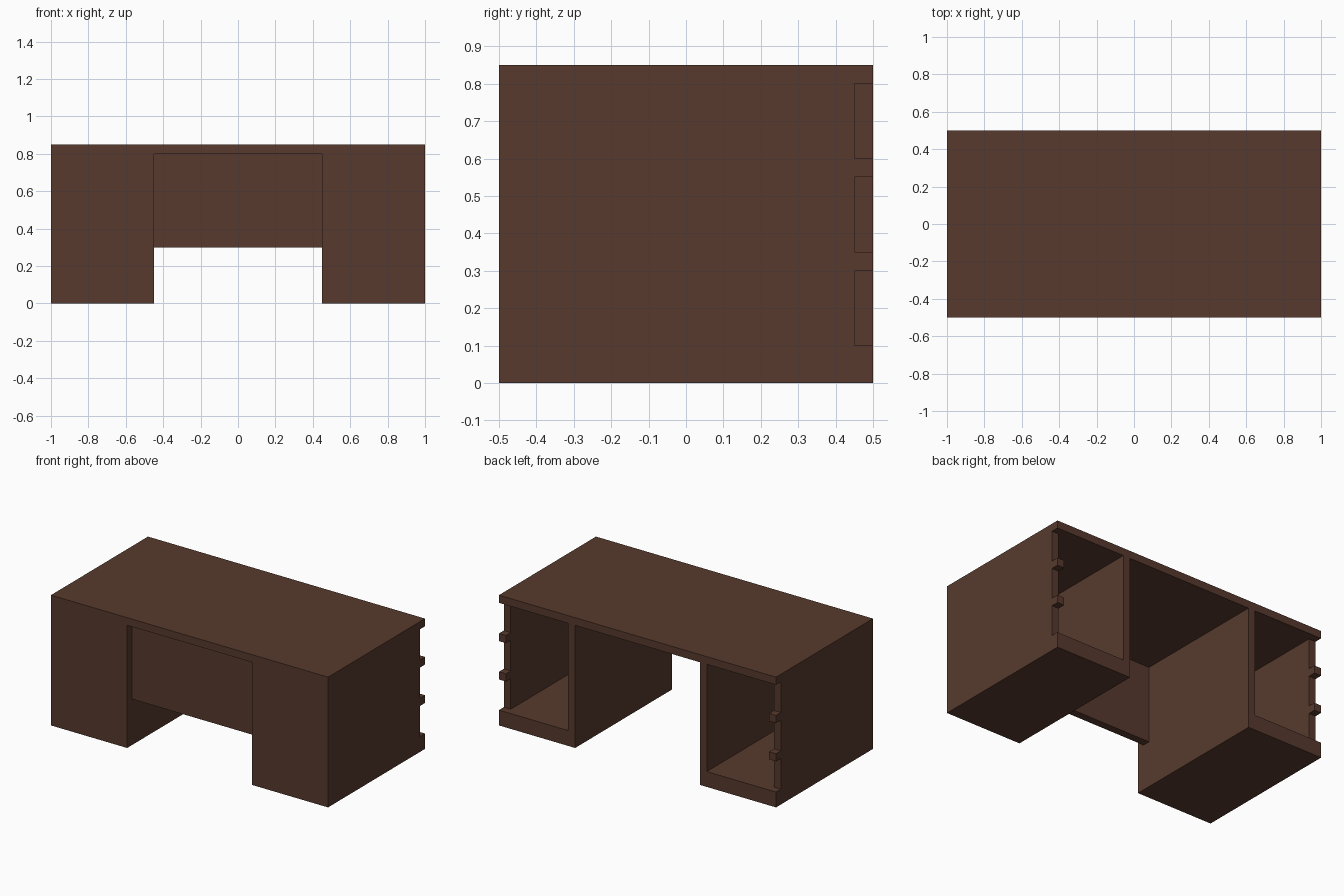
import bpy
import bmesh
from mathutils import Matrix, Vector

cube = bpy.data.objects.get("Cube")
if cube:
    bpy.data.objects.remove(cube, do_unlink=True)

# Main sizes
HALF_W, HALF_D, HEIGHT = 1.0, 0.5, 0.85
WALL = 0.05              # panel thickness
KNEE = 0.45              # half width of the knee space
UNDER = HEIGHT - WALL    # underside of the desktop
FLOOR = 0.10             # pedestal floor height
OVER = 0.1               # how far cutters reach past the outside

# Dark wood
wood = bpy.data.materials.new("dark brown wood")
wood.use_nodes = True
colour = (0.0953, 0.0423, 0.0262, 1.0)
wood.diffuse_color = colour
wood.node_tree.nodes["Principled BSDF"].inputs["Base Color"].default_value = colour


def box(name, low, high):
    """Axis-aligned box between two corners."""
    low, high = Vector(low), Vector(high)
    bm = bmesh.new()
    bmesh.ops.create_cube(bm, size=1.0, matrix=Matrix.Translation((low + high) / 2)
                          @ Matrix.Diagonal((*(high - low), 1.0)))
    mesh = bpy.data.meshes.new(name)
    bm.to_mesh(mesh)
    bm.free()
    mesh.materials.append(wood)
    obj = bpy.data.objects.new(name, mesh)
    bpy.context.collection.objects.link(obj)
    return obj


def cut(target, low, high):
    """Cut a box-shaped opening out of the target."""
    cutter = box("cutter", low, high)
    cutter.hide_render = True
    mod = target.modifiers.new("opening", 'BOOLEAN')
    mod.operation = 'DIFFERENCE'
    mod.solver = 'EXACT'
    mod.object = cutter
    bpy.context.view_layer.objects.active = target
    bpy.ops.object.modifier_apply(modifier=mod.name)
    bpy.data.objects.remove(cutter, do_unlink=True)


# Desk body: top and two pedestals, with the knee space cut out
body = box("desk_body", (-HALF_W, -HALF_D, 0), (HALF_W, HALF_D, HEIGHT))
cut(body, (-KNEE, -HALF_D - OVER, -OVER), (KNEE, HALF_D + OVER, UNDER))

for side in (-1, 1):
    # Drawer bay, open at the back
    xs = sorted((side * (KNEE + WALL), side * (HALF_W - WALL)))
    cut(body, (xs[0], -HALF_D + WALL, FLOOR), (xs[1], HALF_D + OVER, UNDER))
    # Three drawer notches in the back edge of the outer wall
    xs = sorted((side * (HALF_W - 1.5 * WALL), side * (HALF_W + OVER)))
    for i in range(3):
        z = FLOOR + i * 0.25
        cut(body, (xs[0], HALF_D - WALL, z), (xs[1], HALF_D + OVER, z + 0.2))

# Modesty panel, set back from the front of the knee space
box("modesty_panel", (-KNEE, -HALF_D + WALL, 0.3), (KNEE, -HALF_D + 2 * WALL, UNDER))
